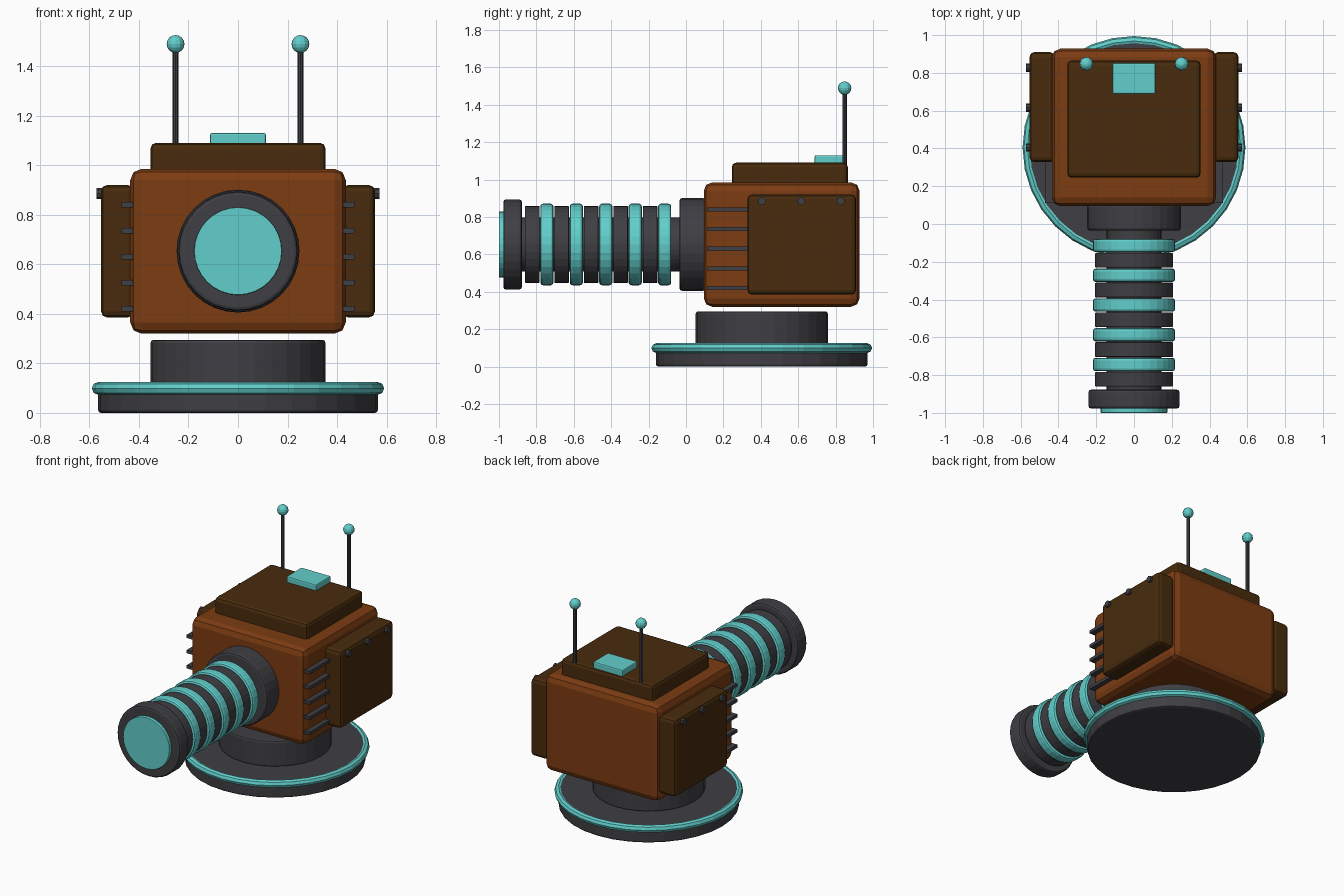
import bpy, math
from mathutils import Vector

old = bpy.data.objects.get("Cube")
if old:
    bpy.data.objects.remove(old, do_unlink=True)


def material(name, rgb):
    m = bpy.data.materials.new(name)
    m.use_nodes = True
    m.diffuse_color = (*rgb, 1)
    m.node_tree.nodes["Principled BSDF"].inputs["Base Color"].default_value = (*rgb, 1)
    return m


RUST = material("rust_orange", (0.2, 0.045, 0.006))
BROWN = material("dark_brown", (0.065, 0.025, 0.004))
GREY = material("charcoal", (0.05, 0.049, 0.057))
TEAL = material("teal", (0.12, 0.62, 0.6))


def finish(name, mat, bevel=0, segments=2):
    ob = bpy.context.object
    ob.name = name
    ob.data.materials.append(mat)
    if bevel:
        mod = ob.modifiers.new("Bevel", 'BEVEL')
        mod.width = bevel
        mod.segments = segments
        mod.limit_method = 'ANGLE'
        mod.angle_limit = math.radians(40)
    return ob


def box(name, mat, low, high, bevel=0, segments=2):
    low, high = Vector(low), Vector(high)
    bpy.ops.mesh.primitive_cube_add(size=1, location=(low + high) / 2)
    bpy.context.object.scale = high - low
    bpy.ops.object.transform_apply(location=False, rotation=False, scale=True)
    return finish(name, mat, bevel, segments)


def cylinder(name, mat, center, radius, depth, axis='Z', bevel=0, sides=32):
    rot = {'X': (0, math.pi / 2, 0), 'Y': (math.pi / 2, 0, 0), 'Z': (0, 0, 0)}[axis]
    bpy.ops.mesh.primitive_cylinder_add(vertices=sides, radius=radius, depth=depth,
                                        location=center, rotation=rot)
    return finish(name, mat, bevel)


# Round base with glowing rim and pedestal
BASE_Y = 0.405
cylinder("base_disc", GREY, (0, BASE_Y, 0.06), 0.565, 0.12, bevel=0.012)
bpy.ops.mesh.primitive_torus_add(major_segments=32, minor_segments=8, major_radius=0.564,
                                 minor_radius=0.026, location=(0, BASE_Y, 0.099))
finish("base_rim", TEAL)
cylinder("pedestal", GREY, (0, BASE_Y, 0.205), 0.353, 0.18, bevel=0.012)

# Main housing and roof
box("body", RUST, (-0.435, 0.095, 0.32), (0.435, 0.928, 0.985), 0.045)
box("roof_panel", BROWN, (-0.353, 0.245, 0.96), (0.353, 0.865, 1.09), 0.022)
box("roof_light", TEAL, (-0.113, 0.688, 1.07), (0.113, 0.852, 1.13), 0.008)

# Side panels, bolts, vents and antennas on both sides
for side, s in (("left", 1), ("right", -1)):
    box(side + "_panel", BROWN, (min(s * 0.42, s * 0.553), 0.328, 0.385),
        (max(s * 0.42, s * 0.553), 0.91, 0.92), 0.025)
    for i in range(3):
        cylinder(f"{side}_bolt_{i + 1}", GREY, (s * 0.553, 0.405 + 0.211 * i, 0.885),
                 0.022, 0.035, 'X', sides=8)
    for i in range(5):
        z = 0.42 + 0.105 * i
        box(f"{side}_vent_{i + 1}", GREY, (min(s * 0.41, s * 0.47), 0.112, z - 0.011),
            (max(s * 0.41, s * 0.47), 0.335, z + 0.011))
    cylinder(side + "_antenna", GREY, (s * 0.252, 0.848, 1.27), 0.012, 0.42, sides=8)
    bpy.ops.mesh.primitive_uv_sphere_add(segments=12, ring_count=8, radius=0.036,
                                         location=(s * 0.252, 0.848, 1.489))
    finish(side + "_antenna_tip", TEAL)

# Ribbed snout
AXIS_Z = 0.653


def ring(name, mat, y, radius, width, bevel=0.01):
    cylinder(name, mat, (0, y, AXIS_Z), radius, width, 'Y', bevel)


ring("collar", GREY, 0.035, 0.248, 0.14, 0.014)
ring("snout_core", GREY, -0.44, 0.145, 0.9, 0)
for i in range(5):
    y = -0.114 - 0.1575 * i
    ring(f"teal_rib_{i + 1}", TEAL, y, 0.218, 0.07, 0.014)
    ring(f"grey_rib_{i + 1}", GREY, y - 0.078, 0.206, 0.078, 0.005)
ring("end_cap", GREY, -0.927, 0.241, 0.1, 0.014)
ring("lens", TEAL, -0.96, 0.177, 0.08, 0.003)
